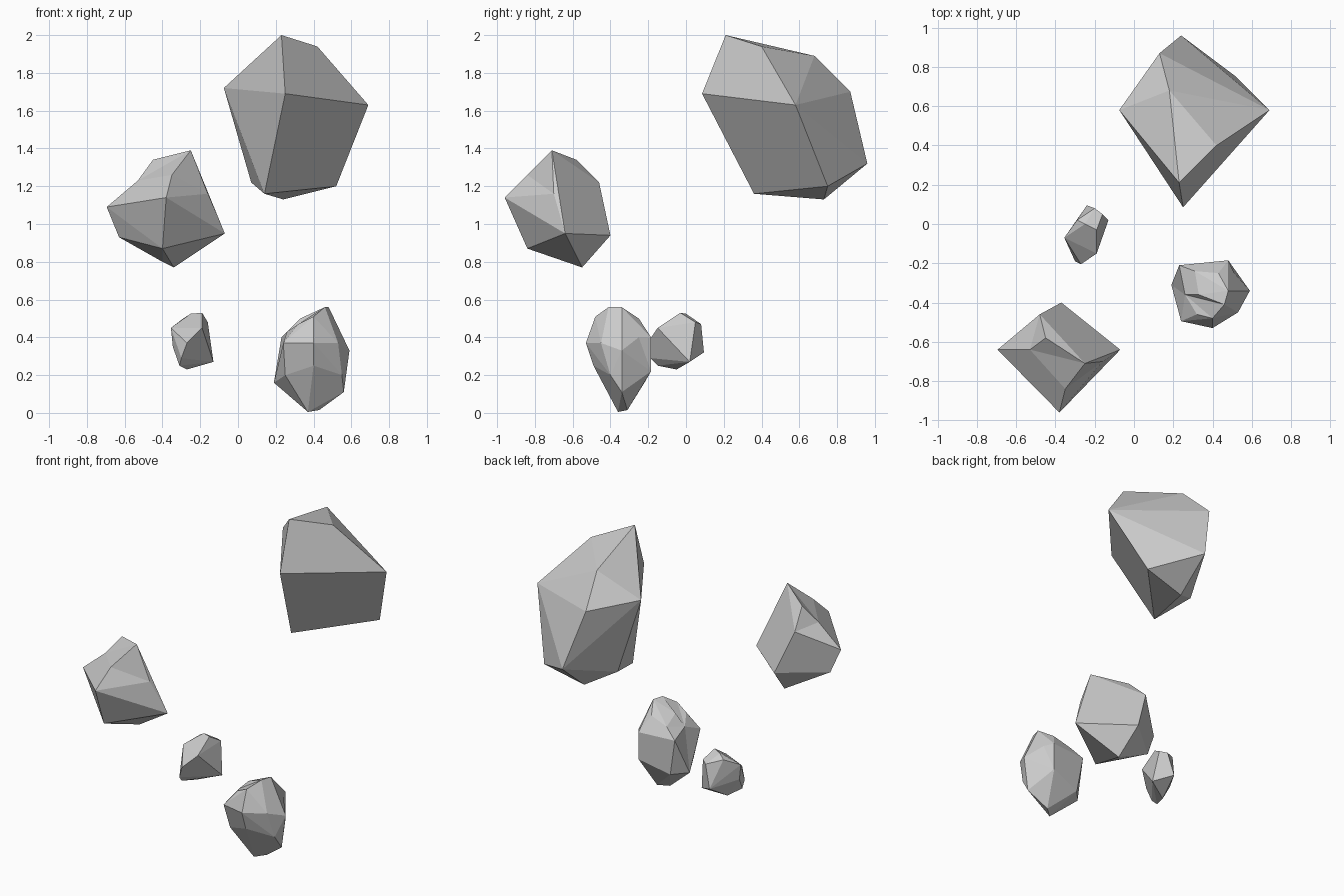
import bpy, bmesh
from mathutils import Vector


def rock(name, corners, dents=()):
    """Faceted boulder: hull around its corners; dents are (point, outward push)
    so they join the hull first and then get pressed back in."""
    bm = bmesh.new()
    centre = sum((Vector(c) for c in corners), Vector()) / len(corners)
    for c in corners:
        bm.verts.new(c)
    pressed = []
    for p, push in dents:
        p = Vector(p)
        v = bm.verts.new(p + (p - centre).normalized() * push)
        pressed.append((v, p))
    res = bmesh.ops.convex_hull(bm, input=bm.verts[:])
    for v, p in pressed:
        if v.is_valid:
            v.co = p
    loose = [v for v in bm.verts if not v.link_faces]
    bmesh.ops.delete(bm, geom=loose, context='VERTS')
    bmesh.ops.dissolve_limit(bm, angle_limit=0.1, verts=bm.verts[:], edges=bm.edges[:])
    bmesh.ops.recalc_face_normals(bm, faces=bm.faces[:])
    mesh = bpy.data.meshes.new(name)
    bm.to_mesh(mesh)
    bm.free()
    obj = bpy.data.objects.new(name, mesh)
    bpy.context.collection.objects.link(obj)
    return obj


# Large upper boulder
rock("large_rock", [
    (.23, .21, 2.0), (.42, .40, 1.94), (.69, .58, 1.63), (.25, .085, 1.69),
    (-.075, .58, 1.72), (.10, .45, 1.88), (.18, .68, 1.89), (.13, .87, 1.70),
    (.24, .96, 1.32), (.52, .75, 1.20), (.14, .36, 1.16), (.24, .73, 1.13),
    (.07, .62, 1.22)])

# Medium boulder with hollowed upper edges
rock("medium_rock", [
    (-.25, -.71, 1.39), (-.45, -.58, 1.34), (-.48, -.46, 1.22), (-.37, -.40, .94),
    (-.38, -.96, 1.14), (-.40, -.84, .87), (-.34, -.55, .77), (-.07, -.64, .95),
    (-.695, -.64, 1.09), (-.63, -.62, .93), (-.16, -.70, 1.16), (-.40, -.60, .80)],
    dents=[((-.53, -.64, 1.23), .06), ((-.35, -.84, 1.26), .05)])

# Small pebble
rock("small_rock", [
    (-.19, -.03, .53), (-.25, 0, .525), (-.16, .05, .48), (-.20, .08, .47),
    (-.24, .095, .32), (-.355, -.07, .45), (-.27, -.205, .37), (-.19, -.15, .45),
    (-.13, .02, .27), (-.31, -.15, .25), (-.27, -.05, .23), (-.29, .02, .50),
    (-.345, -.07, .35), (-.30, -.19, .29)])

# Rounded lower boulder
rock("round_rock", [
    (.46, -.41, .56), (.48, -.34, .56), (.40, -.48, .51), (.40, -.53, .37),
    (.24, -.495, .37), (.53, -.45, .37), (.40, -.49, .25), (.25, -.44, .20),
    (.55, -.40, .20), (.19, -.31, .16), (.56, -.34, .11), (.37, -.36, .005),
    (.43, -.31, .015), (.59, -.34, .33), (.33, -.36, .50), (.32, -.46, .47),
    (.31, -.24, .46), (.43, -.25, .50), (.23, -.21, .40), (.48, -.185, .40),
    (.48, -.185, .22), (.27, -.22, .16)],
    dents=[((.26, -.36, .43), .04), ((.51, -.25, .40), .03)])
